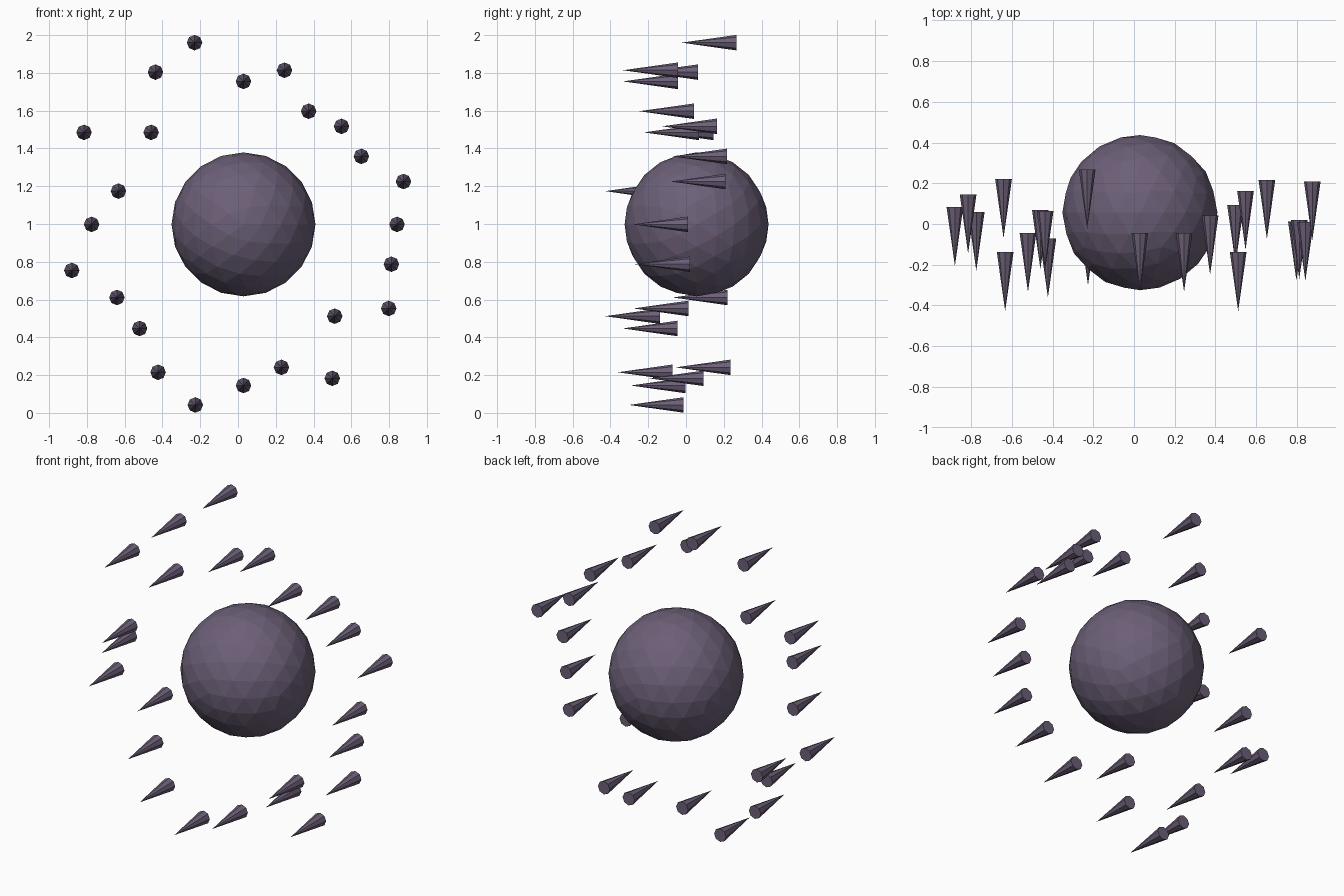
import bpy
from math import radians

LENGTH, RADIUS = 0.29, 0.041

mat = bpy.data.materials.new("dusky_purple")
mat.diffuse_color = (0.15, 0.115, 0.185, 1)


def finish(name):
    ob = bpy.context.object
    ob.name = name
    ob.data.materials.append(mat)


# Central faceted ball, pole facing the front
bpy.ops.mesh.primitive_ico_sphere_add(
    subdivisions=3, radius=0.381, location=(0.029, 0.056, 0.998),
    rotation=(radians(90), 0, 0))
finish("ball")

# Floating spikes around the ball: x, y of the flat base, z
spikes = [
    (-0.23, 0.267, 1.96), (-0.437, 0.063, 1.804), (0.029, -0.043, 1.755),
    (0.246, -0.043, 1.814), (0.374, 0.042, 1.597), (0.548, 0.163, 1.517),
    (0.653, 0.216, 1.358), (0.876, 0.21, 1.225), (0.842, 0.01, 0.998),
    (0.812, 0.02, 0.787), (0.798, 0.012, 0.553), (0.512, -0.138, 0.512),
    (0.499, 0.093, 0.183), (0.23, 0.235, 0.241), (0.029, -0.003, 0.145),
    (-0.226, -0.012, 0.042), (-0.423, -0.071, 0.215), (-0.521, -0.045, 0.447),
    (-0.641, 0.22, 0.611), (-0.88, 0.084, 0.754), (-0.775, 0.06, 0.998),
    (-0.633, -0.138, 1.174), (-0.815, 0.145, 1.485), (-0.46, 0.068, 1.485),
]
for i, (x, y, z) in enumerate(spikes):
    bpy.ops.mesh.primitive_cone_add(
        vertices=8, radius1=RADIUS, radius2=0, depth=LENGTH,
        location=(x, y - LENGTH / 2, z), rotation=(radians(90), 0, 0))
    finish(f"spike_{i + 1:02d}")
